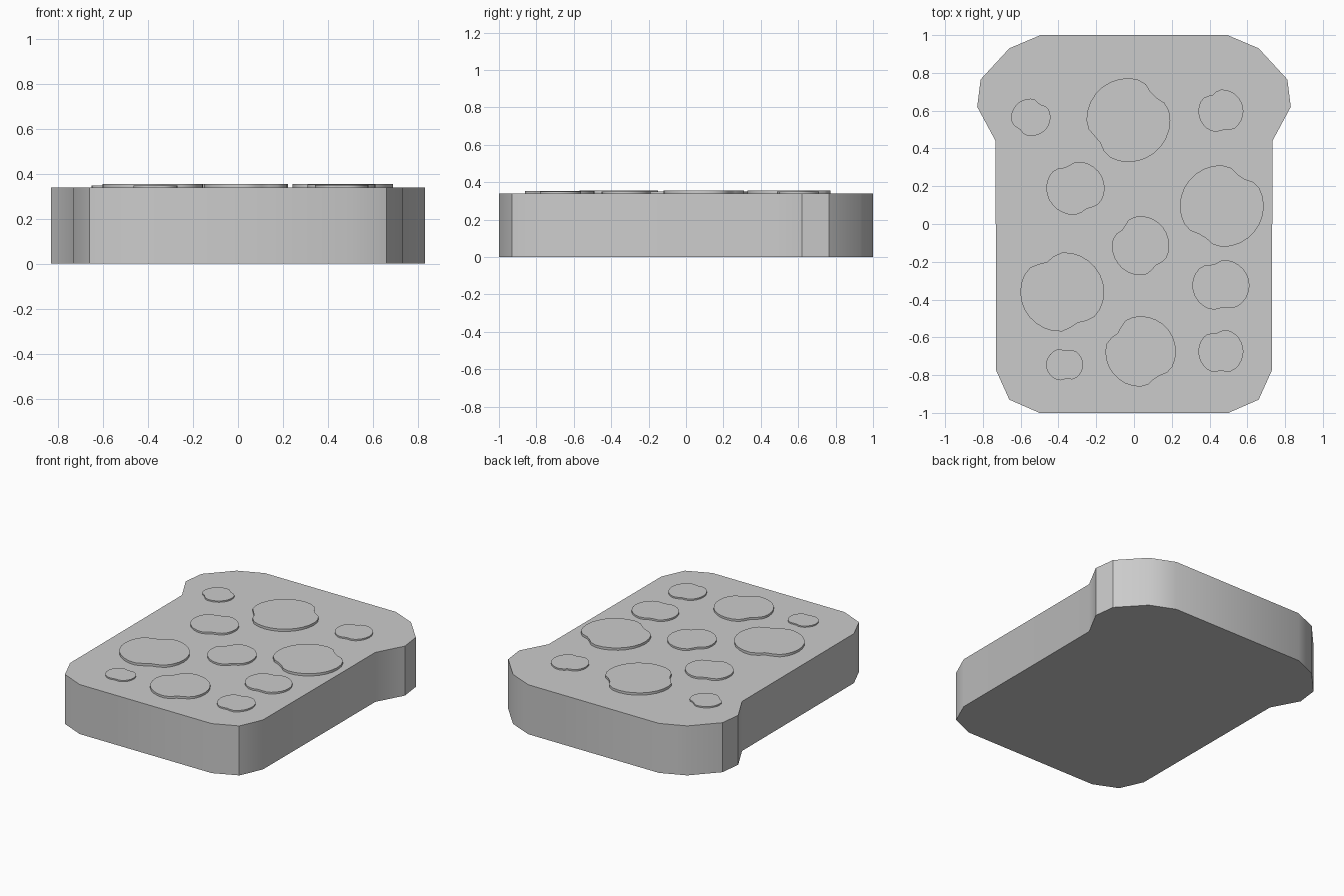
import bpy, bmesh, math

if "Cube" in bpy.data.objects:
    bpy.data.objects.remove(bpy.data.objects["Cube"])

TOP = 0.339


def extruded(name, outline, z0, z1):
    """Solid prism from a counter-clockwise outline."""
    bm = bmesh.new()
    base = bm.faces.new([bm.verts.new((x, y, z0)) for x, y in outline])
    cap = bmesh.ops.extrude_face_region(bm, geom=[base])
    verts = [v for v in cap["geom"] if isinstance(v, bmesh.types.BMVert)]
    bmesh.ops.translate(bm, verts=verts, vec=(0, 0, z1 - z0))
    # keep a bottom face and consistent outward normals
    if not base.is_valid or len(bm.faces) < len(outline) + 2:
        low = [v for v in bm.verts if abs(v.co.z - z0) < 1e-6]
        bmesh.ops.contextual_create(bm, geom=low)
    bmesh.ops.recalc_face_normals(bm, faces=bm.faces)
    mesh = bpy.data.meshes.new(name)
    bm.to_mesh(mesh)
    bm.free()
    obj = bpy.data.objects.new(name, mesh)
    bpy.context.collection.objects.link(obj)
    bpy.ops.object.select_all(action='DESELECT')
    obj.select_set(True)
    bpy.context.view_layer.objects.active = obj
    bpy.ops.object.shade_smooth_by_angle(angle=math.radians(30))
    return obj


# Slice body: right half of the outline, mirrored
half = [(0.50, -1), (0.66, -0.93), (0.73, -0.775), (0.733, 0.44),
        (0.83, 0.62), (0.812, 0.765), (0.66, 0.93), (0.495, 1)]
extruded("bread_slice", half + [(-x, y) for x, y in reversed(half)], 0, TOP)

# Raised spots: centre x, y, half width, half height, two dent angles (degrees)
spots = [
    (-0.03, 0.55, 0.22, 0.22, 45, 215),
    (0.465, 0.095, 0.22, 0.215, 57, 238),
    (-0.38, -0.36, 0.22, 0.21, 117, 295),
    (0.035, -0.675, 0.185, 0.185, 140, 302),
    (0.035, -0.115, 0.15, 0.155, 138, 308),
    (-0.31, 0.19, 0.153, 0.142, 112, 297),
    (0.46, -0.325, 0.15, 0.137, 108, 275),
    (0.46, -0.675, 0.118, 0.118, 104, 270),
    (-0.367, -0.745, 0.097, 0.088, 85, 275),
    (0.46, 0.597, 0.118, 0.115, 117, 278),
    (-0.546, 0.565, 0.103, 0.098, 57, 228),
]
SIDES = 28
for i, (cx, cy, rx, ry, d1, d2) in enumerate(spots, 1):
    outline = []
    for k in range(SIDES):
        a = math.tau * k / SIDES
        r = 1.01
        for dent, depth in ((d1, 0.17), (d2, 0.15)):
            diff = math.remainder(a - math.radians(dent), math.tau)
            r -= depth * math.exp(-(diff / 0.3) ** 2)
        outline.append((cx + rx * r * math.cos(a), cy + ry * r * math.sin(a)))
    extruded(f"spot_{i}", outline, TOP - 0.01, TOP + 0.003 + 0.06 * rx)
